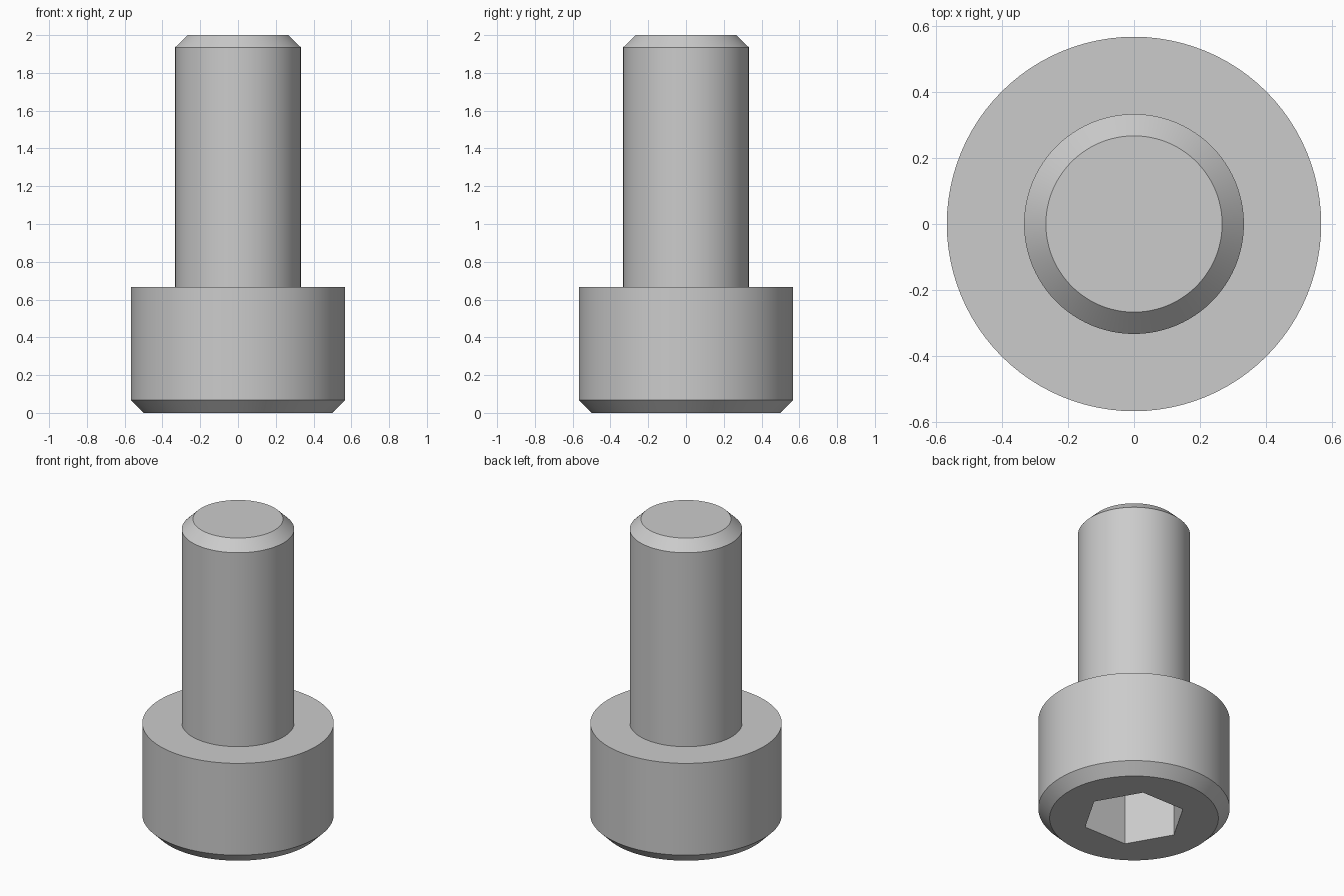
import bpy
import bmesh
import math

SEGMENTS = 96

if "Cube" in bpy.data.objects:
    bpy.data.objects.remove(bpy.data.objects["Cube"], do_unlink=True)

steel = bpy.data.materials.new("grey steel")
steel.use_nodes = True
colour = (0.6, 0.6, 0.6, 1)
steel.diffuse_color = colour
steel.node_tree.nodes["Principled BSDF"].inputs["Base Color"].default_value = colour


def prism_stack(name, profile, sides):
    """Closed solid from stacked regular rings given as (radius, height)."""
    bm = bmesh.new()
    rings = []
    for radius, z in profile:
        angles = [math.tau * i / sides for i in range(sides)]
        rings.append([bm.verts.new((radius * math.cos(a), radius * math.sin(a), z))
                      for a in angles])
    for low, high in zip(rings, rings[1:]):
        for i in range(sides):
            j = (i + 1) % sides
            bm.faces.new((low[i], low[j], high[j], high[i]))
    bm.faces.new(rings[0][::-1])
    bm.faces.new(rings[-1])
    bmesh.ops.recalc_face_normals(bm, faces=bm.faces)
    mesh = bpy.data.meshes.new(name)
    bm.to_mesh(mesh)
    bm.free()
    mesh.materials.append(steel)
    obj = bpy.data.objects.new(name, mesh)
    bpy.context.collection.objects.link(obj)
    return obj


# Chamfered head and chamfered shank as one turned solid
screw = prism_stack("socket_screw", [
    (0.5, 0), (0.567, 0.067), (0.567, 0.667),
    (0.333, 0.667), (0.333, 1.935), (0.267, 2)], SEGMENTS)

# Hexagonal socket cut into the underside of the head
cutter = prism_stack("socket_cutter", [(0.308, -0.1), (0.308, 0.333)], 6)
cutter.hide_render = True

cut = screw.modifiers.new("hex_socket", "BOOLEAN")
cut.operation = "DIFFERENCE"
cut.solver = "EXACT"
cut.object = cutter

bpy.ops.object.select_all(action="DESELECT")
screw.select_set(True)
bpy.context.view_layer.objects.active = screw
bpy.ops.object.modifier_apply(modifier=cut.name)
bpy.data.objects.remove(cutter, do_unlink=True)

# Smooth round walls with crisp chamfer and socket edges
bpy.ops.object.shade_smooth_by_angle(angle=math.radians(30))
